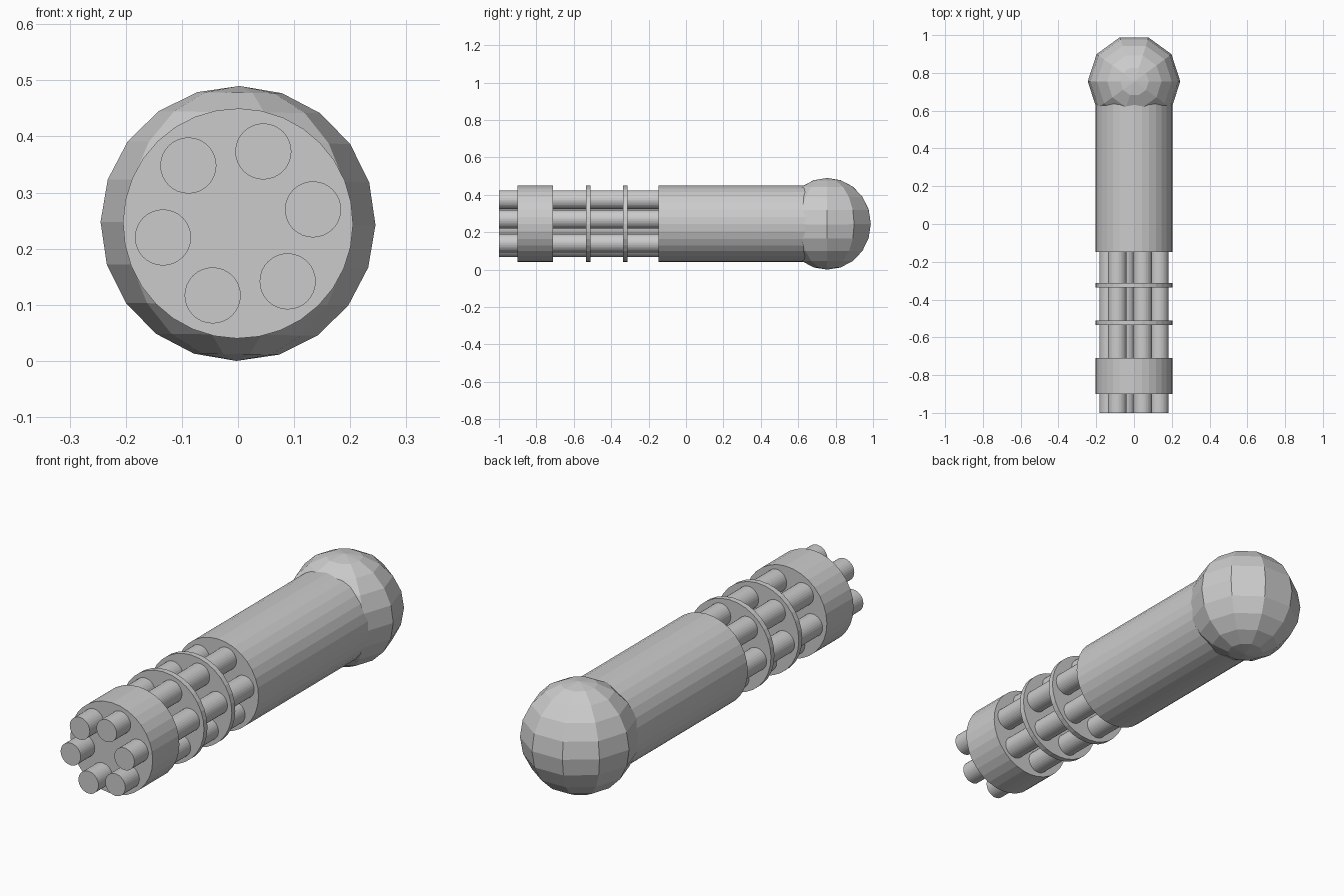
import bpy
import math
from mathutils import Matrix, Vector

cube = bpy.data.objects.get("Cube")
if cube:
    bpy.data.objects.remove(cube, do_unlink=True)

AXIS_Z = 0.245                 # height of the central axis
ROLL = math.radians(0.65)      # slight roll of the whole assembly
BODY_R, BARREL_R, BARREL_RING = 0.205, 0.05, 0.136

metal = bpy.data.materials.new("grey metal")
metal.use_nodes = True
grey = (0.6, 0.6, 0.6, 1)
metal.diffuse_color = grey
metal.node_tree.nodes["Principled BSDF"].inputs["Base Color"].default_value = grey


def finish(name, matrix):
    """Name the new primitive, bake its placement and colour it."""
    obj = bpy.context.object
    obj.name = name
    obj.data.transform(matrix)
    obj.data.materials.append(metal)
    return obj


def tube(name, radius, y0, y1, x=0.0, z=AXIS_Z):
    """Faceted cylinder lying along y from y0 to y1."""
    bpy.ops.mesh.primitive_cylinder_add(vertices=32, radius=radius, depth=y1 - y0)
    place = Matrix.Translation(Vector((x, (y0 + y1) / 2, z)))
    return finish(name, place @ Matrix.Rotation(ROLL, 4, 'Y')
                  @ Matrix.Rotation(math.pi / 2, 4, 'X'))


# Housing, muzzle collar and the two spacer discs
tube("housing", BODY_R, -0.147, 0.75)
tube("muzzle_collar", BODY_R, -0.90, -0.71)
tube("front_spacer", BODY_R, -0.535, -0.51)
tube("rear_spacer", BODY_R, -0.337, -0.312)

# Six barrels around the axis
for i in range(6):
    angle = math.radians(10.6 + 60 * i)
    tube(f"barrel_{i + 1}", BARREL_R, -1.0, -0.14,
         BARREL_RING * math.cos(angle), AXIS_Z + BARREL_RING * math.sin(angle))

# Low-poly ball at the rear, with a vertical pole and a vertex facing back
bpy.ops.mesh.primitive_uv_sphere_add(segments=10, ring_count=10, radius=0.245)
finish("rear_ball", Matrix.Translation((0, 0.755, AXIS_Z))
       @ Matrix.Rotation(ROLL, 4, 'Y') @ Matrix.Rotation(math.pi / 2, 4, 'Z'))
